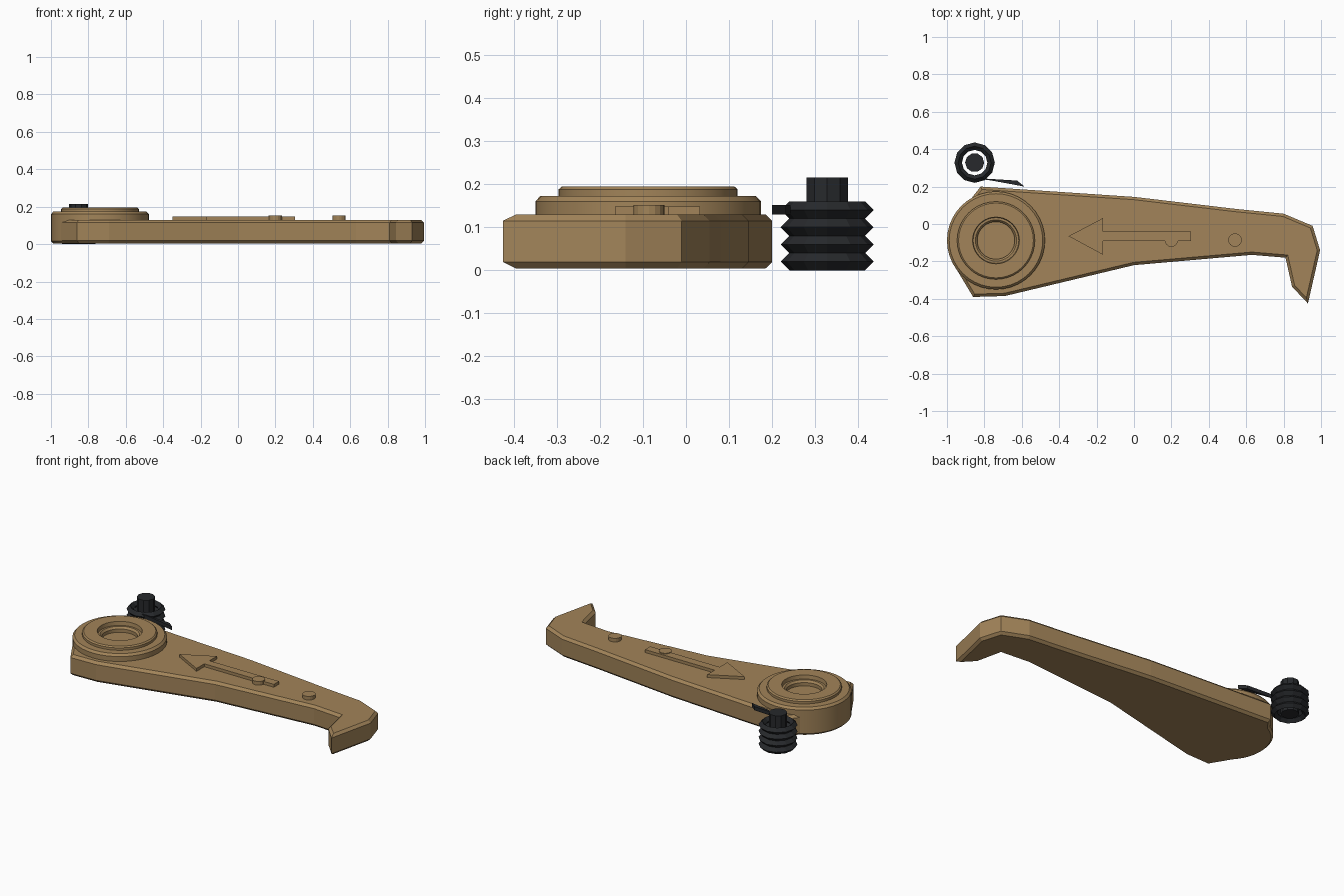
import bpy
import bmesh
from math import cos, sin, tau

cube = bpy.data.objects.get("Cube")
if cube:
    bpy.data.objects.remove(cube, do_unlink=True)


def make_material(name, color):
    mat = bpy.data.materials.new(name)
    mat.use_nodes = True
    mat.diffuse_color = color
    bsdf = next(n for n in mat.node_tree.nodes if n.type == 'BSDF_PRINCIPLED')
    bsdf.inputs["Base Color"].default_value = color
    bsdf.inputs["Roughness"].default_value = 0.6
    return mat


TAN = make_material("tan_metal", (0.36, 0.23, 0.10, 1))
DARK = make_material("dark_metal", (0.02, 0.022, 0.025, 1))


def finish(name, bm, mat, smooth=False):
    bmesh.ops.recalc_face_normals(bm, faces=bm.faces)
    mesh = bpy.data.meshes.new(name)
    bm.to_mesh(mesh)
    bm.free()
    mesh.materials.append(mat)
    obj = bpy.data.objects.new(name, mesh)
    bpy.context.collection.objects.link(obj)
    if smooth:
        bpy.ops.object.select_all(action='DESELECT')
        obj.select_set(True)
        bpy.context.view_layer.objects.active = obj
        bpy.ops.object.shade_smooth_by_angle(angle=0.4)
    return obj


def plate(name, outline, z0, z1, mat, chamfer=0):
    """Extrude a flat outline, optionally chamfering its top and bottom rims."""
    bm = bmesh.new()
    base = bm.faces.new([bm.verts.new((x, y, z0)) for x, y in outline])
    new = bmesh.ops.extrude_face_region(bm, geom=[base])["geom"]
    top = [v for v in new if isinstance(v, bmesh.types.BMVert)]
    bmesh.ops.translate(bm, verts=top, vec=(0, 0, z1 - z0))
    bmesh.ops.recalc_face_normals(bm, faces=bm.faces)
    if chamfer:
        rims = [e for e in bm.edges
                if abs(e.verts[0].co.z - e.verts[1].co.z) < 1e-5]
        bmesh.ops.bevel(bm, geom=rims, offset=chamfer, segments=1,
                        affect='EDGES', profile=0.5)
    return finish(name, bm, mat)


def lathe(name, profile, center, sides, mat, closed=False, smooth=False):
    """Revolve (radius, height) points about a vertical axis."""
    bm = bmesh.new()
    rings = []
    for r, z in profile:
        rings.append([bm.verts.new((center[0] + r * cos(tau * i / sides),
                                    center[1] + r * sin(tau * i / sides), z))
                      for i in range(sides)])
    pairs = list(zip(rings, rings[1:]))
    if closed:
        pairs.append((rings[-1], rings[0]))
    for a, b in pairs:
        for i in range(sides):
            j = (i + 1) % sides
            bm.faces.new((a[i], a[j], b[j], b[i]))
    if not closed:
        bm.faces.new(rings[0])
        bm.faces.new(rings[-1])
    return finish(name, bm, mat, smooth)


# Lever body with hooked tip
BOTTOM, TOP = 0.004, 0.13
body_outline = [
    (-0.82, 0.20), (0, 0.145), (0.55, 0.08), (0.80, 0.055), (0.955, -0.01),
    (0.995, -0.14), (0.93, -0.425), (0.845, -0.335), (0.81, -0.18),
    (0.63, -0.165), (0, -0.22), (-0.69, -0.385), (-0.86, -0.39),
    (-0.95, -0.24), (-0.985, -0.09), (-0.93, 0.06),
]
plate("lever_body", body_outline, BOTTOM, TOP, TAN, 0.015)

# Stepped pivot hub with a recessed centre
hub_profile = [
    (0.25, BOTTOM), (0.262, 0.016), (0.262, 0.16), (0.25, 0.173),
    (0.208, 0.173), (0.208, 0.188), (0.2, 0.195), (0.125, 0.195),
    (0.122, 0.172), (0.11, 0.172), (0.1, 0.16), (0.1, 0.14),
]
lathe("pivot_hub", hub_profile, (-0.738, -0.088), 40, TAN, smooth=True)

# Raised direction arrow and round studs
arrow = [(-0.35, -0.065), (-0.165, -0.165), (-0.165, -0.09), (0.305, -0.09),
         (0.305, -0.04), (-0.165, -0.04), (-0.165, 0.032)]
plate("raised_arrow", arrow, 0.12, 0.148, TAN)
for name, x in (("arrow_stud", 0.2), ("tip_stud", 0.54)):
    lathe(name, [(0.036, 0.12), (0.036, 0.152)], (x, -0.086), 16, TAN)

# Coil spring rings with a central pin
SPRING = (-0.852, 0.328)
for k in range(4):
    mid = 0.02 + 0.04 * k
    diamond = [(0.108, mid), (0.088, mid + 0.02),
               (0.068, mid), (0.088, mid - 0.02)]
    lathe(f"spring_ring_{k + 1}", diamond, SPRING, 12, DARK, closed=True)
lathe("spring_pin", [(0.051, 0.01), (0.051, 0.215)], SPRING, 10, DARK)

# Thin spring arm reaching to the lever
arm = [(-0.84, 0.243), (-0.80, 0.243), (-0.625, 0.232),
       (-0.585, 0.2), (-0.76, 0.232)]
plate("spring_arm", arm, 0.13, 0.152, DARK)
